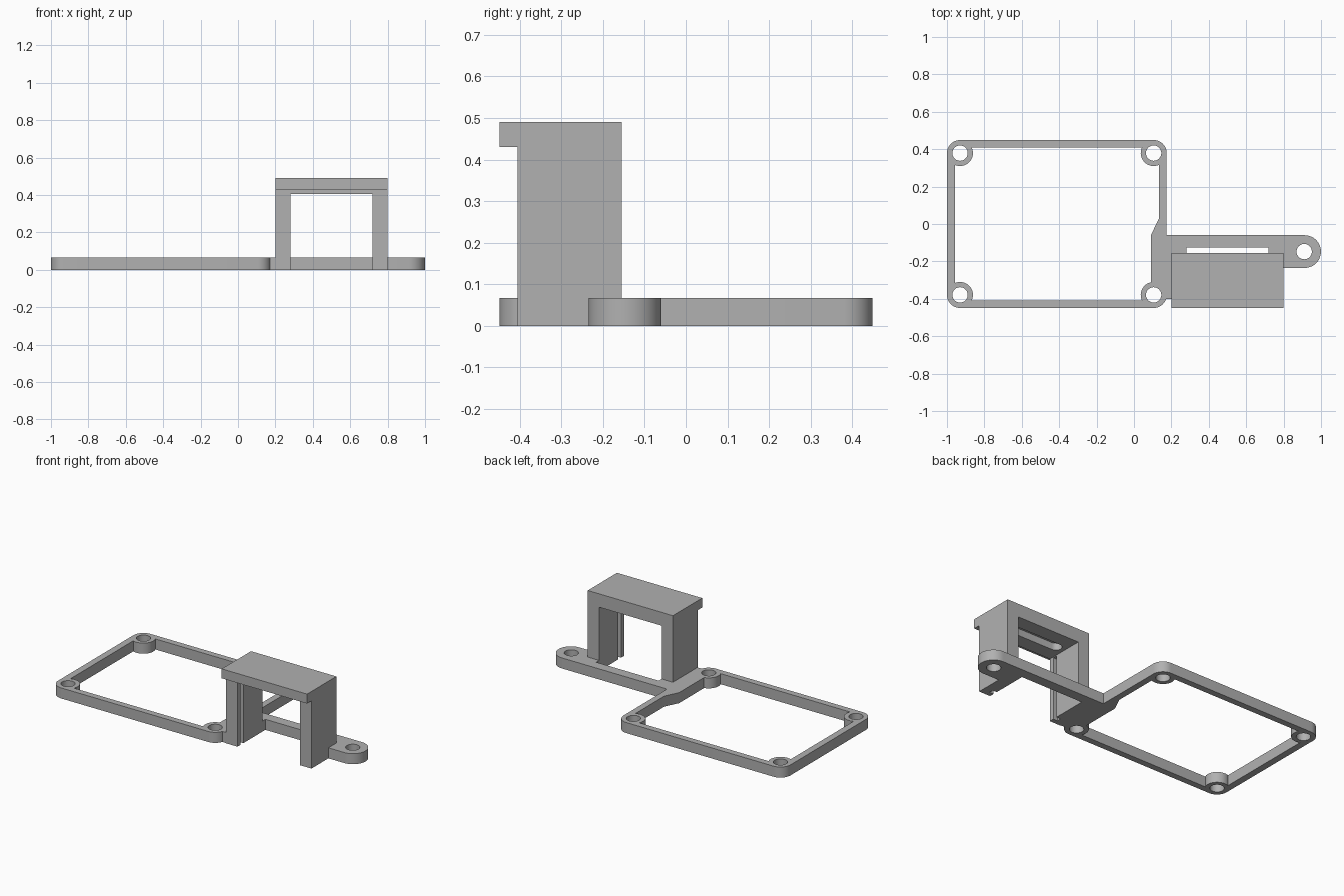
import bpy, bmesh, math

cube = bpy.data.objects.get("Cube")
if cube:
    bpy.data.objects.remove(cube)

grey = bpy.data.materials.new("plain_grey")
grey.use_nodes = True
grey.diffuse_color = (0.44, 0.44, 0.44, 1)
grey.node_tree.nodes["Principled BSDF"].inputs["Base Color"].default_value = (0.44, 0.44, 0.44, 1)

T = 0.067          # plate thickness
LOW, HIGH = -0.1, 0.2  # vertical reach of through cutters


def prism(name, points, a, b, axis="z"):
    """Extrude an outline from a to b, along z (xy outline) or y (xz outline)."""
    place = (lambda u, v, w: (u, v, w)) if axis == "z" else (lambda u, v, w: (u, w, v))
    bm = bmesh.new()
    face = bm.faces.new([bm.verts.new(place(u, v, a)) for u, v in points])
    ext = bmesh.ops.extrude_face_region(bm, geom=[face])
    verts = [e for e in ext["geom"] if isinstance(e, bmesh.types.BMVert)]
    bmesh.ops.translate(bm, verts=verts, vec=place(0, 0, b - a))
    bmesh.ops.recalc_face_normals(bm, faces=bm.faces)
    mesh = bpy.data.meshes.new(name)
    bm.to_mesh(mesh)
    bm.free()
    mesh.materials.append(grey)
    obj = bpy.data.objects.new(name, mesh)
    bpy.context.collection.objects.link(obj)
    return obj


def arc(cx, cy, r, start, end, n):
    angles = [math.radians(start + (end - start) * i / n) for i in range(n + 1)]
    return [(cx + r * math.cos(t), cy + r * math.sin(t)) for t in angles]


def circle(cx, cy, r, n=48):
    return arc(cx, cy, r, 0, 360, n)[:-1]


def rect(x0, x1, y0, y1):
    return [(x0, y0), (x1, y0), (x1, y1), (x0, y1)]


def combine(target, other, operation):
    mod = target.modifiers.new("shape", "BOOLEAN")
    mod.operation, mod.object, mod.solver = operation, other, "EXACT"
    bpy.ops.object.select_all(action="DESELECT")
    bpy.context.view_layer.objects.active = target
    target.select_set(True)
    bpy.ops.object.modifier_apply(modifier=mod.name)
    bpy.data.objects.remove(other)


def smooth(obj):
    bpy.ops.object.select_all(action="DESELECT")
    bpy.context.view_layer.objects.active = obj
    obj.select_set(True)
    bpy.ops.object.shade_smooth_by_angle(angle=math.radians(30))


# Rounded rectangular frame
corners = [(0.105, 0.379), (-0.93, 0.379), (-0.93, -0.379), (0.105, -0.379)]
outline = []
for i, (x, y) in enumerate(corners):
    outline += arc(x, y, 0.07, 90 * i, 90 * i + 90, 12)
frame = prism("mounting_frame", outline, 0, T)
combine(frame, prism("opening", rect(-0.957, 0.134, -0.409, 0.409), LOW, HIGH), "DIFFERENCE")

# Corner bosses
for x, y in corners:
    combine(frame, prism("boss", circle(x, y, 0.069), 0, T), "UNION")

# Widened web and side arm with a rounded end
web = [(0.09, -0.402), (0.24, -0.402), (0.24, -0.07), (0.16, -0.07), (0.16, 0.03), (0.134, 0.03), (0.09, -0.06)]
combine(frame, prism("web", web, 0, T), "UNION")
arm = [(0.12, -0.06), (0.12, -0.235)] + arc(0.912, -0.1475, 0.0875, -90, 90, 24)
combine(frame, prism("arm", arm, 0, T), "UNION")

# Screw holes and clearance between the tower legs
for x, y in corners + [(0.91, -0.1475)]:
    combine(frame, prism("hole", circle(x, y, 0.041), LOW, HIGH), "DIFFERENCE")
combine(frame, prism("clearance", rect(0.28, 0.72, -0.5, -0.125), LOW, HIGH), "DIFFERENCE")
smooth(frame)

# Tower: two legs and a bridge, with a lip along the front
legs = [(0.2, 0), (0.28, 0), (0.28, 0.405), (0.72, 0.405),
        (0.72, 0), (0.8, 0), (0.8, 0.49), (0.2, 0.49)]
tower = prism("bracket_tower", legs, -0.405, -0.155, axis="y")
combine(tower, prism("lip", rect(0.2, 0.8, 0.43, 0.49), -0.449, -0.38, axis="y"), "UNION")

# Vertical grooves in the inner leg faces
for x in (0.28, 0.72):
    combine(tower, prism("groove", rect(x - 0.03, x + 0.03, -0.375, -0.347), LOW, 0.4), "DIFFERENCE")

# Blind rounded slot under the bridge
slot = arc(0.66, -0.28, 0.035, -90, 90, 12) + arc(0.34, -0.28, 0.035, 90, 270, 12)
combine(tower, prism("slot", slot, 0.38, 0.45), "DIFFERENCE")
smooth(tower)
